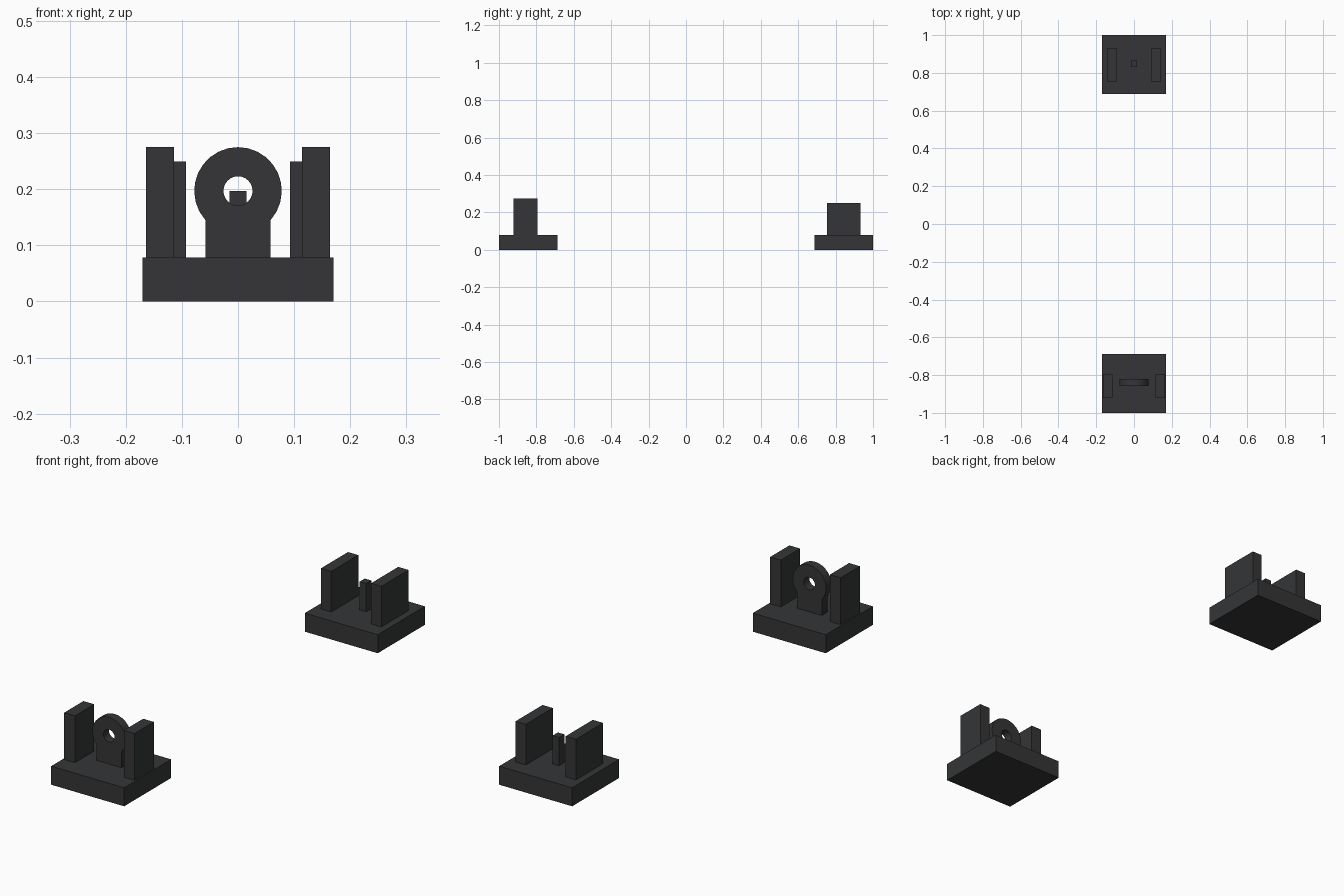
import bpy, bmesh, math

if "Cube" in bpy.data.objects:
    bpy.data.objects.remove(bpy.data.objects["Cube"])

mat = bpy.data.materials.new("dark_metal")
mat.diffuse_color = (0.035, 0.036, 0.038, 1)
mat.use_nodes = True
mat.node_tree.nodes["Principled BSDF"].inputs["Base Color"].default_value = mat.diffuse_color


def box(name, x0, x1, y0, y1, z0, z1):
    bm = bmesh.new()
    bmesh.ops.create_cube(bm, size=1)
    for v in bm.verts:
        v.co.x = x1 if v.co.x > 0 else x0
        v.co.y = y1 if v.co.y > 0 else y0
        v.co.z = z1 if v.co.z > 0 else z0
    me = bpy.data.meshes.new(name)
    bm.to_mesh(me)
    bm.free()
    me.materials.append(mat)
    ob = bpy.data.objects.new(name, me)
    bpy.context.collection.objects.link(ob)
    return ob


def mirrored_box(name, *dims):
    ob = box(name, *dims)
    ob.modifiers.new("mirror", 'MIRROR').use_axis[0] = True


TOP = 0.078

# Two mounting bases
box("near_base", -0.17, 0.17, -1.0, -0.687, 0, TOP)
box("far_base", -0.17, 0.17, 0.687, 1.0, 0, TOP)

# Guard walls, mirrored left and right
mirrored_box("near_guard", 0.114, 0.164, -0.922, -0.794, TOP, 0.275)
mirrored_box("far_guard", 0.093, 0.141, 0.753, 0.933, TOP, 0.249)

# Thin centre post
box("centre_post", -0.015, 0.015, 0.831, 0.865, TOP, 0.197)

# Ring on a pedestal: keyhole outline with a round hole, extruded along y
CZ, R, HOLE, HALF_W = 0.197, 0.078, 0.026, 0.058
a0 = -math.acos(HALF_W / R)
a1 = math.pi - a0
N = 20
outline = [(-HALF_W, TOP), (HALF_W, TOP)]
outline += [(R * math.cos(a0 + (a1 - a0) * i / N), CZ + R * math.sin(a0 + (a1 - a0) * i / N))
            for i in range(N + 1)]
hole = [(HOLE * math.cos(math.tau * i / 24), CZ + HOLE * math.sin(math.tau * i / 24))
        for i in range(24)]

cu = bpy.data.curves.new("ring_aperture", 'CURVE')
cu.dimensions = '2D'
cu.fill_mode = 'BOTH'
cu.extrude = 0.0185
for pts in (outline, hole):
    sp = cu.splines.new('POLY')
    sp.points.add(len(pts) - 1)
    for p, (x, z) in zip(sp.points, pts):
        p.co = (x, z, 0, 1)
    sp.use_cyclic_u = True
cu.materials.append(mat)
ring = bpy.data.objects.new("ring_aperture", cu)
bpy.context.collection.objects.link(ring)
ring.rotation_euler.x = math.pi / 2
ring.location.y = -0.839
bpy.context.view_layer.objects.active = ring
ring.select_set(True)
bpy.ops.object.convert(target='MESH')
